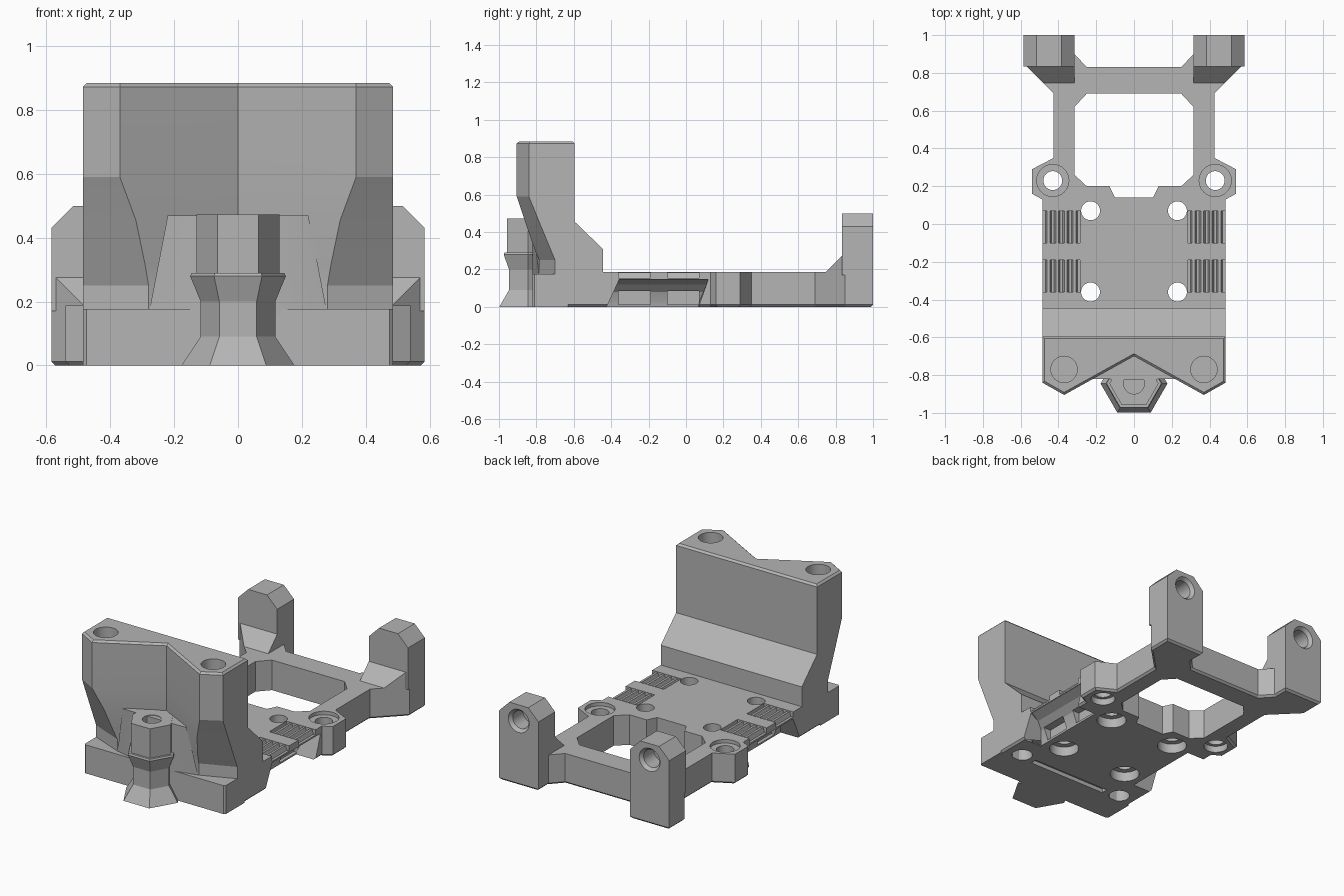
import bpy, bmesh
from math import cos, sin, pi, radians

if "Cube" in bpy.data.objects:
    bpy.data.objects.remove(bpy.data.objects["Cube"])

grey = bpy.data.materials.new("plain grey")
grey.use_nodes = True
colour = (0.46, 0.46, 0.46, 1)
grey.diffuse_color = colour
grey.node_tree.nodes["Principled BSDF"].inputs["Base Color"].default_value = colour


def loft(name, rings, bevel_z=None, width=0.012):
    """Skin equal-length rings of points; optionally chamfer the edges lying at one height."""
    bm = bmesh.new()
    rows = [[bm.verts.new(p) for p in ring] for ring in rings]
    n = len(rows[0])
    for a, b in zip(rows, rows[1:]):
        for i in range(n):
            j = (i + 1) % n
            bm.faces.new((a[i], a[j], b[j], b[i]))
    bm.faces.new(rows[0][::-1])
    bm.faces.new(rows[-1])
    bmesh.ops.recalc_face_normals(bm, faces=bm.faces)
    if bevel_z is not None:
        rim = [e for e in bm.edges if all(abs(v.co.z - bevel_z) < 1e-5 for v in e.verts)]
        bmesh.ops.bevel(bm, geom=rim, offset=width, segments=1, affect='EDGES')
    mesh = bpy.data.meshes.new(name)
    bm.to_mesh(mesh)
    bm.free()
    mesh.materials.append(grey)
    ob = bpy.data.objects.new(name, mesh)
    bpy.context.collection.objects.link(ob)
    return ob


def flat(pts, z):
    return [(x, y, z) for x, y in pts]


def prism(name, pts, z0, z1, **kw):
    return loft(name, [flat(pts, z0), flat(pts, z1)], **kw)


def box(name, x0, x1, y0, y1, z0, z1):
    return prism(name, [(x0, y0), (x1, y0), (x1, y1), (x0, y1)], z0, z1)


def circle(x, y, r, n=32):
    return [(x + r * cos(2 * pi * i / n), y + r * sin(2 * pi * i / n)) for i in range(n)]


def drill(x, y, r, z0, z1):
    return prism("cutter", circle(x, y, r), z0, z1)


def mirrored(half):
    """Close a right-hand outline with its reflection in x."""
    return half + [(-x, y) for x, y in reversed(half) if x > 0]


def carve(ob, cutters):
    for c in cutters:
        c.hide_render = True
        m = ob.modifiers.new("cut", 'BOOLEAN')
        m.operation, m.solver, m.object = 'DIFFERENCE', 'EXACT', c
    graph = bpy.context.evaluated_depsgraph_get()
    mesh = bpy.data.meshes.new_from_object(ob.evaluated_get(graph))
    ob.modifiers.clear()
    ob.data = mesh
    for c in cutters:
        bpy.data.objects.remove(c)


# Base plate with ears and rear frame
outline = mirrored([(0.485, -0.66), (0.485, 0.13), (0.54, 0.16), (0.54, 0.29), (0.425, 0.35),
                    (0.425, 0.69), (0.585, 0.85), (0.585, 1.0), (0.315, 1.0), (0.315, 0.9),
                    (0.25, 0.83)])
base = prism("base_plate", outline, 0, 0.187, bevel_z=0)
window = mirrored([(0.1, 0.14), (0.13, 0.2), (0.25, 0.2), (0.315, 0.26), (0.315, 0.62), (0.25, 0.69)])
cuts = [prism("cutter", window, -0.1, 0.3),
        box("cutter", -0.27, 0.27, -0.61, -0.57, -0.1, 0.025)]
undercut = [(0.6, -0.02), (0.6, 0.145), (0.475, 0.145), (0.42, 0.12), (0.38, 0.08), (0.36, 0.03), (0.35, -0.02)]
pads = [(-0.36, -0.19), (-0.1, 0.07)]
for s in (1, -1):
    # Ear holes, screw holes with recesses underneath, front screw holes
    cuts += [drill(s * 0.43, 0.23, 0.05, -0.1, 0.3), drill(s * 0.43, 0.23, 0.085, 0.165, 0.3),
             drill(s * 0.43, 0.23, 0.07, -0.1, 0.04), drill(s * 0.37, -0.575, 0.06, -0.1, 0.12)]
    for y in (0.07, -0.36):
        cuts += [drill(s * 0.23, y, 0.05, -0.1, 0.3), drill(s * 0.23, y, 0.085, -0.1, 0.06)]
    # Sloped strap channel under each side
    cuts.append(loft("cutter", [
        [(s * x, -0.43 + max(z, 0) * 0.5, z) for x, z in undercut],
        [(s * x, 0.06 + max(z, 0) * 0.4, z) for x, z in undercut]]))
    for y0, y1 in pads:
        xs = sorted((s * 0.285, s * 0.6))
        cuts.append(box("cutter", *xs, y0, y1, 0.155, 0.3))
        xs = sorted((s * 0.335, s * 0.6))
        cuts.append(box("cutter", *xs, y0, y1, 0.012, 0.085))
carve(base, cuts)

# Grip ribs in the four strap pads
for s, side in ((1, "left"), (-1, "right")):
    for (y0, y1), place in zip(pads, ("front", "rear")):
        for i in range(4):
            x = s * (0.315 + i * 0.046)
            low = [(x - 0.018, y0 - 0.005), (x + 0.018, y0 - 0.005),
                   (x + 0.018, y1 + 0.005), (x - 0.018, y1 + 0.005)]
            high = [(x + (px - x) * 0.4, y) for px, y in low]
            loft(f"{side}_{place}_rib_{i + 1}", [flat(low, 0.15), flat(high, 0.183)])

# Rear posts with blind holes and sloped feet
for s, side in ((1, "left"), (-1, "right")):
    shape = [(0.315, 0.17), (0.585, 0.17), (0.585, 0.43), (0.515, 0.5), (0.385, 0.5), (0.315, 0.43)]
    post = loft(f"{side}_rear_post", [[(s * x, y, z) for x, z in shape] for y in (0.835, 1.0)])
    bore = [[(s * 0.45 + px, y, 0.4 + pz) for px, pz in circle(0, 0, r)]
            for y, r in ((0.88, 0.055), (0.98, 0.055), (1.01, 0.08))]
    carve(post, [loft("cutter", bore)])
    foot = [(0.315, 0.74), (0.475, 0.74), (0.585, 0.85), (0.585, 0.9), (0.315, 0.9)]
    crest = [(0.315, 0.835), (0.57, 0.835), (0.585, 0.85), (0.585, 0.9), (0.315, 0.9)]
    loft(f"{side}_post_foot", [[(s * x, y, 0.18) for x, y in foot], [(s * x, y, 0.275) for x, y in crest]])


# Front tower: V-fronted wall that tapers back towards its foot
def tower_ring(z, back, side_y, peak_x, peak_y):
    return flat(mirrored([(0.0, -0.70), (peak_x, peak_y), (0.485, side_y), (0.485, back)]), z)


tower = loft("front_tower", [
    tower_ring(0.16, -0.445, -0.70, 0.28, -0.785),
    tower_ring(0.25, -0.445, -0.70, 0.28, -0.785),
    tower_ring(0.31, -0.445, -0.725, 0.29, -0.81),
    tower_ring(0.455, -0.595, -0.785, 0.32, -0.86),
    tower_ring(0.59, -0.595, -0.84, 0.37, -0.905),
    tower_ring(0.885, -0.595, -0.84, 0.37, -0.905)], bevel_z=0.885)
carve(tower, [drill(s * 0.37, -0.77, 0.07, 0.6, 1.0) for s in (1, -1)])

# Web filling the lower V behind the boss
web_low = mirrored([(0.13, -0.82), (0.28, -0.785), (0.2, -0.65)])
web_high = mirrored([(0.12, -0.822), (0.22, -0.82), (0.05, -0.65)])
loft("tower_web", [flat(web_low, 0.16), flat(web_high, 0.47)])

# Front foot block
block = mirrored([(0.475, -0.82), (0.485, -0.81), (0.485, -0.63)])
prism("front_block", block, 0, 0.177)

# Waisted hexagonal boss and the socket above it
hexagon = lambda r, z: flat(circle(0, -0.845, r, 6), z)
loft("front_boss", [hexagon(r, z) for r, z in
                    ((0.177, 0), (0.117, 0.09), (0.117, 0.2), (0.15, 0.28), (0.145, 0.29))])
socket = loft("front_socket", [hexagon(0.13, 0.28), hexagon(0.13, 0.473)])
carve(socket, [drill(0, -0.845, 0.055, 0.33, 0.6)])

# Crisp flats with smooth bores
for ob in bpy.context.collection.objects:
    if ob.type == 'MESH' and ob.data.materials and ob.data.materials[0] == grey:
        bpy.ops.object.select_all(action='DESELECT')
        ob.select_set(True)
        bpy.context.view_layer.objects.active = ob
        bpy.ops.object.shade_smooth_by_angle(angle=radians(15))
